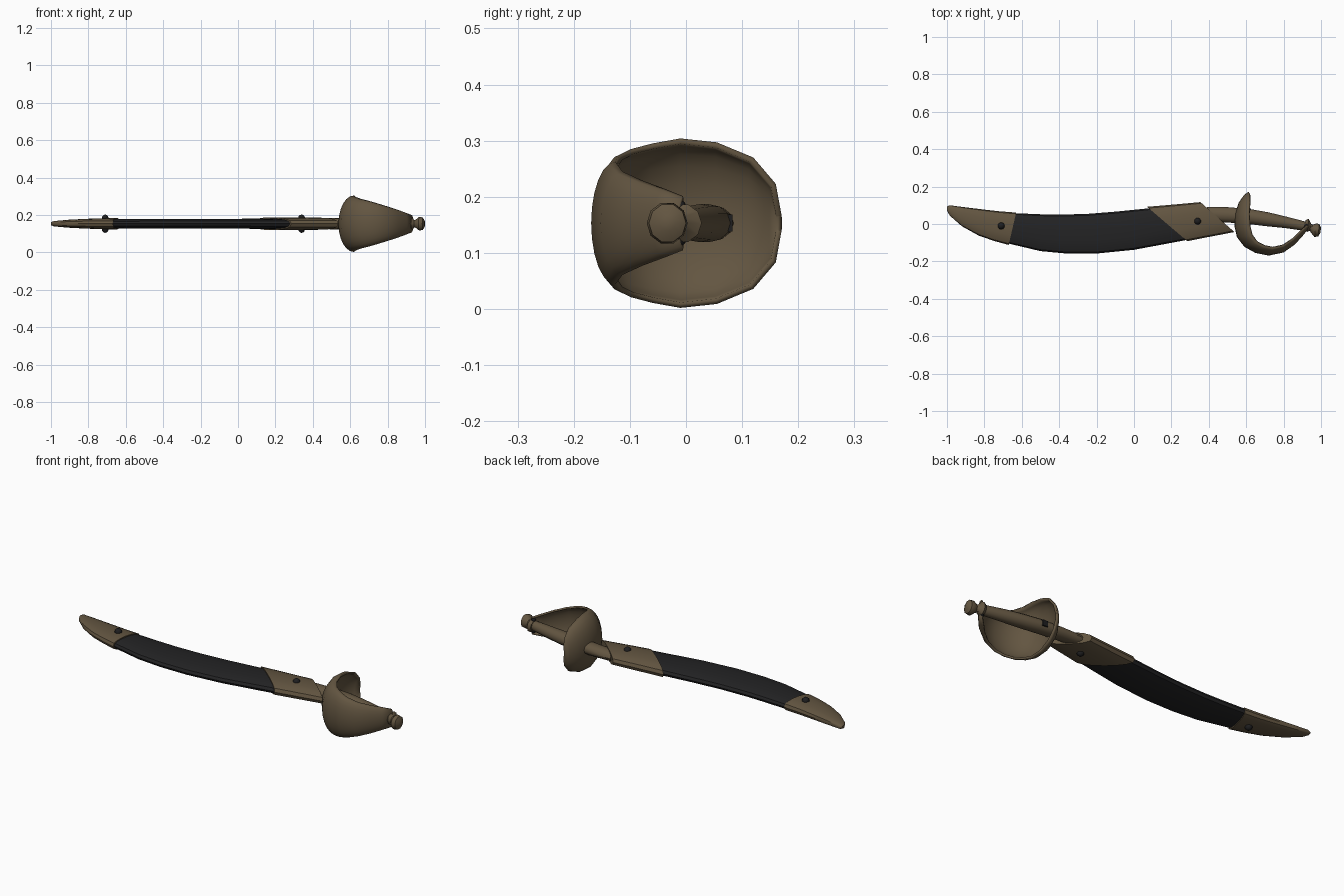
import bpy, bmesh, math
from mathutils import Vector

if "Cube" in bpy.data.objects:
    bpy.data.objects.remove(bpy.data.objects["Cube"])

ZC = 0.153  # height of the mid plane


def material(name, rgb):
    m = bpy.data.materials.new(name)
    m.diffuse_color = (*rgb, 1)
    m.use_nodes = True
    m.node_tree.nodes["Principled BSDF"].inputs["Base Color"].default_value = m.diffuse_color
    return m


BRASS = material("aged_brass", (0.125, 0.092, 0.053))
LEATHER = material("black_leather", (0.017, 0.017, 0.018))
STUD = material("dark_stud", (0.013, 0.013, 0.014))


def finish(name, bm, mat, angle=38):
    bmesh.ops.recalc_face_normals(bm, faces=bm.faces)
    me = bpy.data.meshes.new(name)
    bm.to_mesh(me)
    bm.free()
    me.materials.append(mat)
    ob = bpy.data.objects.new(name, me)
    bpy.context.collection.objects.link(ob)
    bpy.ops.object.select_all(action='DESELECT')
    ob.select_set(True)
    bpy.context.view_layer.objects.active = ob
    bpy.ops.object.shade_smooth_by_angle(angle=math.radians(angle))
    return ob


def skin(bm, rows, closed):
    """Quads between neighbouring rows of points."""
    vs = [[bm.verts.new(p) for p in r] for r in rows]
    n = len(rows[0])
    for a, b in zip(vs, vs[1:]):
        for i in range(n if closed else n - 1):
            j = (i + 1) % n
            bm.faces.new((a[i], a[j], b[j], b[i]))
    return vs


def loft(name, stations, mat, sides=16, power=1.0):
    """Oval sections, each from a top xy to a bottom xy with half thickness h."""
    rows = []
    for tx, ty, bx, by, h in stations:
        row = []
        for k in range(sides):
            a = 2 * math.pi * k / sides
            c, s = math.cos(a), math.sin(a)
            s = math.copysign(abs(s) ** power, s)
            row.append(((tx + bx) / 2 + c * (tx - bx) / 2,
                        (ty + by) / 2 + c * (ty - by) / 2, ZC + h * s))
        rows.append(row)
    bm = bmesh.new()
    vs = skin(bm, rows, True)
    bm.faces.new(vs[0])
    bm.faces.new(vs[-1])
    return finish(name, bm, mat)


# scabbard: leather body, metal tip and slanted metal throat
loft("scabbard_leather", [
    (-.645, .058, -.69, -.10, .025), (-.50, .052, -.50, -.145, .026),
    (-.40, .050, -.36, -.158, .026), (-.25, .054, -.20, -.158, .026),
    (-.10, .066, .00, -.138, .026), (.10, .086, .30, -.082, .028)], LEATHER, 16, .7)
loft("scabbard_tip", [
    (-1.0, .094, -1.0, .072, .008), (-.985, .10, -.985, .045, .014),
    (-.90, .089, -.92, -.012, .021), (-.80, .077, -.83, -.062, .026),
    (-.72, .068, -.75, -.090, .029), (-.63, .061, -.67, -.112, .031)], BRASS, 16, .7)
loft("scabbard_throat", [
    (.07, .092, .285, -.092, .034), (.20, .103, .38, -.073, .034),
    (.355, .117, .537, -.043, .032)], BRASS, 16, .7)

# studs through tip and throat, on both faces
for i, (x, y) in enumerate([(-.71, -.01), (.34, .015)]):
    for side in (-1, 1):
        bm = bmesh.new()
        bmesh.ops.create_uvsphere(bm, u_segments=10, v_segments=6, radius=.019)
        bmesh.ops.translate(bm, verts=bm.verts, vec=(x, y, ZC + side * .030))
        finish(f"stud_{i}_{side}", bm, STUD)

# grip, running from the throat through the guard to the pommel
loft("grip", [
    (.39, .092, .39, .012, .026), (.50, .090, .50, .008, .030),
    (.62, .080, .61, .000, .034), (.72, .062, .71, -.012, .034),
    (.82, .038, .81, -.022, .031), (.92, .012, .91, -.036, .026)], BRASS, 12)
loft("pommel", [
    (.918, .020, .908, -.034, .026), (.934, .028, .926, -.042, .035),
    (.946, .002, .940, -.036, .020), (.955, -.004, .946, -.046, .022),
    (.974, .003, .965, -.070, .038), (.990, .000, .985, -.066, .035),
    (1.0, -.018, .997, -.046, .014)], BRASS, 10)

# shell guard: centre line xy, rim xy, half width
guard = [
    (.610, .171, .614, .170, .015), (.588, .155, .620, .160, .070),
    (.560, .115, .620, .120, .117), (.541, .055, .616, .055, .144),
    (.537, -.010, .620, -.010, .151), (.550, -.070, .632, -.060, .142),
    (.590, -.122, .660, -.098, .132), (.650, -.155, .700, -.118, .122),
    (.720, -.169, .745, -.126, .109), (.800, -.152, .800, -.113, .092),
    (.860, -.110, .850, -.078, .076), (.905, -.060, .888, -.040, .062),
    (.940, -.015, .925, -.005, .048)]
rows = []
for cx, cy, rx, ry, w in guard:
    row = []
    for k in range(13):
        a = math.pi / 2 * (k - 6) / 6
        c = math.cos(a)
        row.append((rx + (cx - rx) * c, ry + (cy - ry) * c, ZC + w * math.sin(a)))
    rows.append(row)
bm = bmesh.new()
skin(bm, rows, False)
shell = finish("shell_guard", bm, BRASS, 50)
# make the sheet thick towards the inside of the bowl
mid = min(shell.data.polygons, key=lambda p: (p.center - Vector((.537, -.01, ZC))).length)
mod = shell.modifiers.new("thickness", 'SOLIDIFY')
mod.thickness = .010
mod.offset = -1 if mid.normal.x < 0 else 1

# small dark rivets near the pommel and on the grip
for i, (x, y, z) in enumerate([(.922, -.012, .03), (.922, -.012, -.03)]):
    bm = bmesh.new()
    bmesh.ops.create_uvsphere(bm, u_segments=8, v_segments=6, radius=.012)
    bmesh.ops.translate(bm, verts=bm.verts, vec=(x, y, ZC + z))
    finish(f"pommel_rivet_{i}", bm, STUD)
bm = bmesh.new()
bmesh.ops.create_cube(bm, size=.03)
bmesh.ops.translate(bm, verts=bm.verts, vec=(.61, .068, ZC))
finish("grip_key", bm, STUD)
